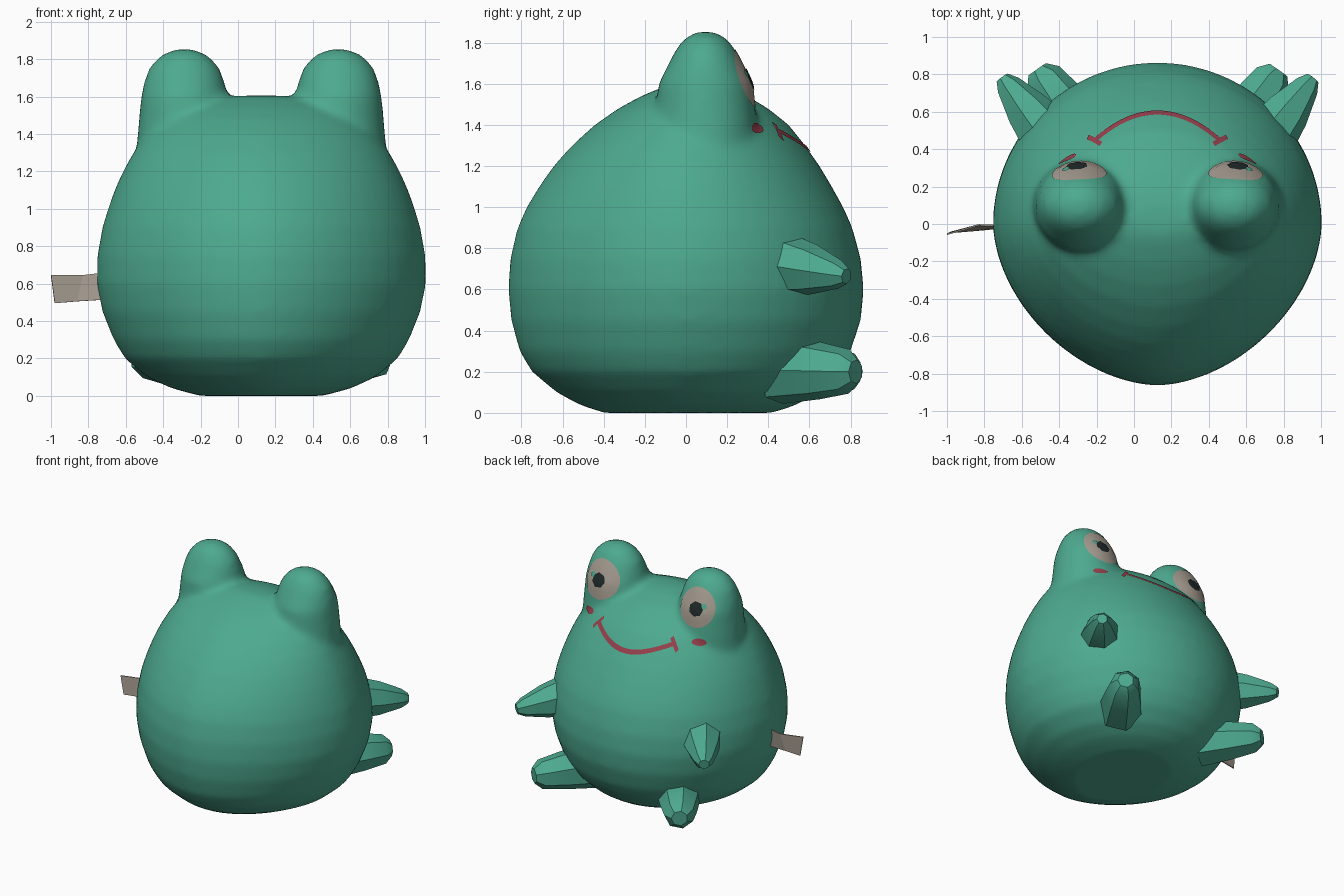
import bpy, bmesh, math
from mathutils import Vector
from mathutils.bvhtree import BVHTree

if "Cube" in bpy.data.objects:
    bpy.data.objects.remove(bpy.data.objects["Cube"])

CX = 0.125          # symmetry plane of the body
UP = Vector((0, 0, 1))


def material(name, rgb):
    m = bpy.data.materials.new(name)
    m.use_nodes = True
    m.diffuse_color = (*rgb, 1)
    bsdf = next(n for n in m.node_tree.nodes if n.type == "BSDF_PRINCIPLED")
    bsdf.inputs["Base Color"].default_value = (*rgb, 1)
    return m


GREEN = material("frog green", (0.075, 0.40, 0.275))
CREAM = material("warm grey", (0.38, 0.335, 0.28))
RED = material("dull red", (0.30, 0.05, 0.07))
BLACK = material("pupil black", (0.014, 0.022, 0.022))


def make(name, bm, mat, normals=True):
    if normals:
        bmesh.ops.recalc_face_normals(bm, faces=bm.faces)
    me = bpy.data.meshes.new(name)
    bm.to_mesh(me)
    bm.free()
    me.materials.append(mat)
    ob = bpy.data.objects.new(name, me)
    bpy.context.collection.objects.link(ob)
    return ob


def loft(bm, rings):
    """Skin closed rings of points and cap both ends."""
    loops = [[bm.verts.new(p) for p in r] for r in rings]
    n = len(loops[0])
    for a, b in zip(loops, loops[1:]):
        for i in range(n):
            j = (i + 1) % n
            bm.faces.new((a[i], a[j], b[j], b[i]))
    bm.faces.new(loops[0][::-1])
    bm.faces.new(loops[-1])


def ring(cx, cy, z, rx, back, front, point=2.0, n=56):
    """Oval with separate depths; the back half may be slightly pointed."""
    pts = []
    for i in range(n):
        a = math.tau * i / n
        c, s = math.cos(a), math.sin(a)
        p = point if s < 0 else 2.0
        x = math.copysign(abs(c) ** (2 / p), c) * rx
        y = math.copysign(abs(s) ** (2 / p), s) * (back if s < 0 else front)
        pts.append((cx + x, cy + y, z))
    return pts


# Body: height, half width, depth behind, depth in front
PROFILE = [
    (0.0, 0.33, 0.40, 0.42), (0.04, 0.48, 0.52, 0.54), (0.1, 0.61, 0.63, 0.64),
    (0.2, 0.73, 0.75, 0.74), (0.3, 0.79, 0.81, 0.80), (0.45, 0.85, 0.85, 0.85),
    (0.6, 0.88, 0.865, 0.865), (0.75, 0.877, 0.855, 0.85), (0.9, 0.85, 0.82, 0.81),
    (1.0, 0.82, 0.775, 0.765), (1.1, 0.785, 0.715, 0.71), (1.2, 0.74, 0.645, 0.65),
    (1.3, 0.685, 0.555, 0.58), (1.4, 0.61, 0.445, 0.50), (1.48, 0.52, 0.33, 0.40),
    (1.54, 0.42, 0.22, 0.30), (1.59, 0.26, 0.1, 0.16), (1.605, 0.12, 0.04, 0.07),
]
# Eye mounds: height, half width, half depth
MOUND = [
    (1.2, 0.27, 0.24), (1.4, 0.25, 0.25), (1.6, 0.232, 0.23), (1.68, 0.215, 0.19),
    (1.75, 0.19, 0.155), (1.81, 0.14, 0.115), (1.84, 0.09, 0.075), (1.853, 0.04, 0.04),
]
bm = bmesh.new()
loft(bm, [ring(CX, 0, z, w, b, f, 1.78) for z, w, b, f in PROFILE])
for s in (-1, 1):
    loft(bm, [ring(CX + s * 0.412, 0.095, z, w, d, d, n=32) for z, w, d in MOUND])
body = make("body", bm, GREEN)
remesh = body.modifiers.new("merge", "REMESH")
remesh.mode = "VOXEL"
remesh.voxel_size = 0.025
blend = body.modifiers.new("blend", "SMOOTH")
blend.factor = 0.5
blend.iterations = 10
deps = bpy.context.evaluated_depsgraph_get()
body.data = bpy.data.meshes.new_from_object(body.evaluated_get(deps))
body.modifiers.clear()
body.data.shade_smooth()
skin = BVHTree.FromPolygons([v.co for v in body.data.vertices],
                            [p.vertices for p in body.data.polygons])


def on_skin(origin, direction, lift):
    hit, normal, _, _ = skin.ray_cast(origin, direction)
    return hit + normal * lift if hit else origin + direction


def patch(name, centre, normal, ru, rv, mat, lift, shift=(0, 0), segs=28):
    """Oval plate laid on the skin, seen along the given normal."""
    n = normal.normalized()
    u = UP.cross(n).normalized()
    v = n.cross(u)
    c = centre + u * shift[0] + v * shift[1] + n * 0.3

    def place(x, y):
        return bm.verts.new(on_skin(c + u * x + v * y, -n, lift))

    bm = bmesh.new()
    mid = place(0, 0)
    prev = None
    for k in (1, 2, 3, 4):
        cur = [place(ru * k / 4 * math.cos(math.tau * i / segs),
                     rv * k / 4 * math.sin(math.tau * i / segs)) for i in range(segs)]
        for i in range(segs):
            j = (i + 1) % segs
            bm.faces.new((prev[i], cur[i], cur[j], prev[j]) if prev else (mid, cur[i], cur[j]))
        prev = cur
    make(name, bm, mat, False).data.shade_smooth()


def stroke(name, path, half, mat):
    """Ribbon painted on the skin from above along a flat path."""
    bm = bmesh.new()
    rows = []
    for i, p in enumerate(path):
        t = path[min(i + 1, len(path) - 1)] - path[max(i - 1, 0)]
        side = UP.cross(t).normalized() * half
        rows.append([bm.verts.new(on_skin(p + side * k + UP * 3, -UP, 0.005)) for k in (1, 0, -1)])
    for a, b in zip(rows, rows[1:]):
        for k in (0, 1):
            bm.faces.new((a[k], a[k + 1], b[k + 1], b[k]))
    make(name, bm, mat, False)


def limb(name, a, b, ra, rb):
    """Faceted tapering stub with a blunt tip."""
    d = (b - a).normalized()
    u = UP.cross(d).normalized()
    v = d.cross(u)
    steps = [(0, ra), (0.5, ra * 0.6 + rb * 0.4), (0.88, rb * 1.1), (1, rb * 0.6)]
    bm = bmesh.new()
    loft(bm, [[a.lerp(b, t) + (u * math.cos(q) + v * math.sin(q)) * r
               for q in (math.tau * (i + 0.5) / 7 for i in range(7))] for t, r in steps])
    ob = make(name, bm, GREEN)
    bpy.ops.object.select_all(action="DESELECT")
    ob.select_set(True)
    bpy.context.view_layer.objects.active = ob
    bpy.ops.object.shade_smooth_by_angle(angle=math.radians(35))


# Paired parts: eyes, cheeks, mouth corners, arms and feet
for s, side in ((-1, "left"), (1, "right")):
    label = "right" if s < 0 else "left"

    def at(x, y, z):
        return Vector((CX + s * x, y, z))

    eye, look = at(0.425, 0.285, 1.625), Vector((s * 0.27, 0.87, 0.42))
    patch(label + "_eye", eye, look, 0.14, 0.15, CREAM, 0.004)
    patch(label + "_pupil", eye, look, 0.056, 0.056, BLACK, 0.008, (0, -0.012), 7)
    patch(label + "_eye_glint", eye, look, 0.02, 0.024, GREEN, 0.0095, (-s * 0.06, 0.012), 6)
    spot, normal, _, _ = skin.find_nearest(at(0.49, 0.36, 1.39))
    patch(label + "_cheek", spot, normal, 0.055, 0.027, RED, 0.005)
    stroke(label + "_mouth_corner",
           [at(x, y, 0) for x, y in ((0.37, 0.462), (0.34, 0.448), (0.30, 0.425))], 0.013, RED)
    limb(label + "_arm", at(0.56, 0.43, 0.73), at(0.83, 0.78, 0.665), 0.165, 0.065)
    limb(label + "_foot", at(0.38, 0.45, 0.21), at(0.645, 0.825, 0.2), 0.17, 0.10)

# Mouth
arc = [t / 16 for t in range(-16, 17)]
stroke("mouth", [Vector((CX + 0.335 * t, 0.592 - 0.15 * t * t, 0)) for t in arc], 0.011, RED)

# Folded cloth tag on the side
bm = bmesh.new()
columns = [((-0.70, -0.01, 0.66), (-0.70, -0.02, 0.515)),
           ((-0.83, -0.005, 0.645), (-0.86, -0.035, 0.505)),
           ((-1.0, -0.055, 0.645), (-0.98, -0.045, 0.495))]
edges = [[bm.verts.new(p) for p in c] for c in columns]
for a, b in zip(edges, edges[1:]):
    bm.faces.new((a[0], a[1], b[1], b[0]))
tag = make("side_tag", bm, CREAM)
solid = tag.modifiers.new("thickness", "SOLIDIFY")
solid.thickness = 0.008
solid.offset = 0
